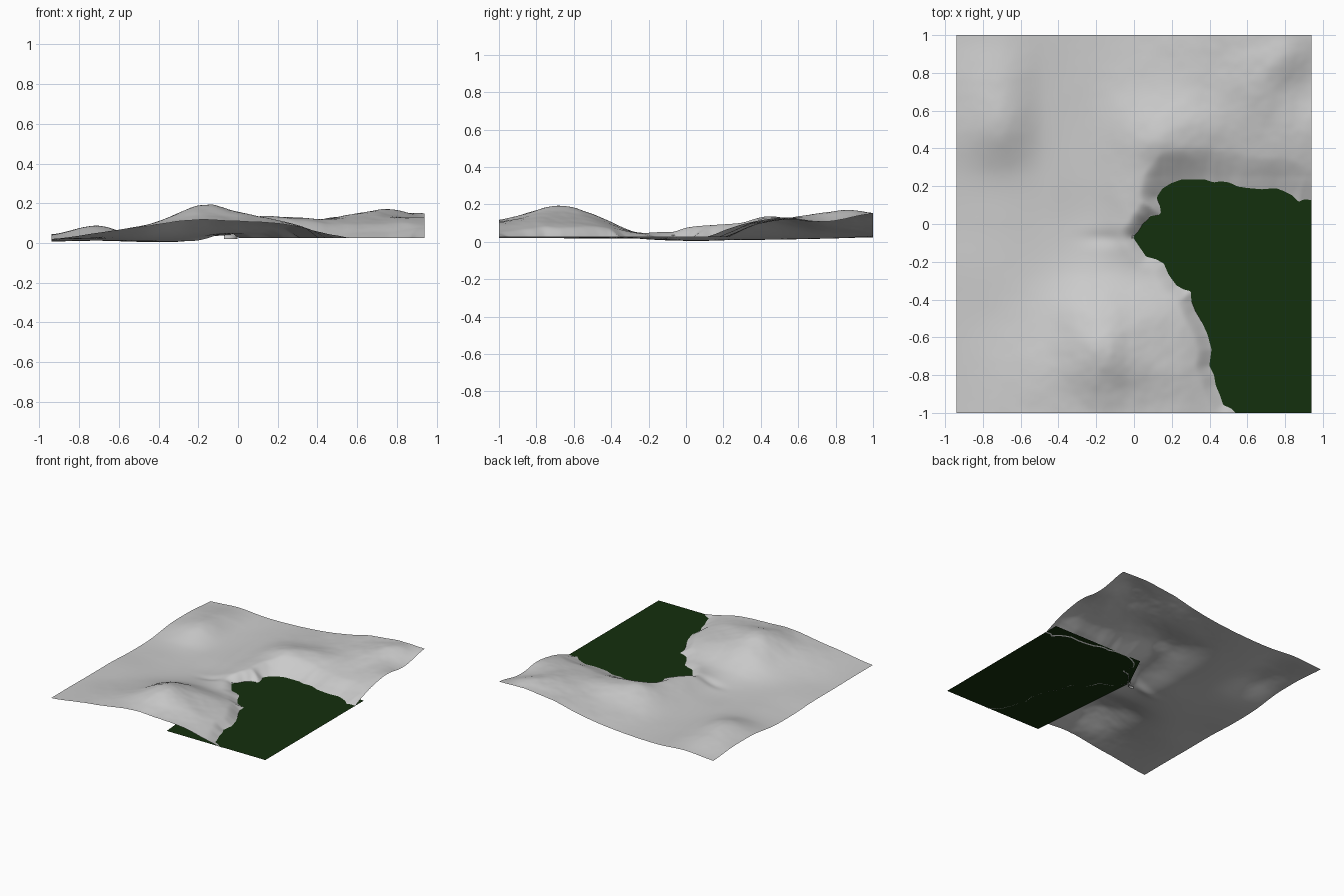
import bpy, bmesh, math, random
from mathutils import Vector, noise

if "Cube" in bpy.data.objects:
    bpy.data.objects.remove(bpy.data.objects["Cube"])

random.seed(4)
HX, HY, WATER = 0.94, 1.0, 0.03
NX, NY = 150, 160

# Coarse elevations: rows from back (y=1) to front (y=-1), columns left to right
ROWS = [
    [.025, .040, .025, .028, .045, .075, .125, .150, .148],
    [.042, .070, .020, .028, .060, .085, .122, .155, .112],
    [.040, .085, .018, .025, .098, .128, .115, .120, .130],
    [.012, .020, .010, .020, .092, .085, .072, .072, .085],
    [.008, .012, .006, .014, .080, .030, .030, .030, .030],
    [.018, .020, .018, .040, .052, .040, .030, .030, .030],
    [.018, .028, .058, .135, .130, .088, .030, .030, .030],
    [.020, .045, .090, .158, .150, .108, .040, .030, .030],
    [.020, .050, .085, .115, .105, .090, .045, .030, .030],
]

# Lake shoreline, front to right side
SHORE = [Vector(p) for p in [
    (.58, -1.03), (.55, -.99), (.48, -.95), (.44, -.85), (.405, -.75), (.395, -.58),
    (.33, -.46), (.31, -.35), (.23, -.32), (.17, -.20), (.07, -.165), (.0, -.07),
    (.05, .0), (.09, .04), (.15, .05), (.125, .14), (.20, .21), (.32, .23),
    (.42, .21), (.50, .21), (.60, .18), (.75, .18), (.83, .145), (.87, .095),
    (.90, .12), (.98, .10)]]
# small random coves between the points
coast = []
for a, b in zip(SHORE, SHORE[1:]):
    side = Vector((a.y - b.y, b.x - a.x))
    coast += [a, (a + b) / 2 + side * random.uniform(-.12, .12)]
SHORE = coast + SHORE[-1:]
LAKE = SHORE + [Vector((1.2, .1)), Vector((1.2, -1.2)), Vector((.58, -1.2))]


def cubic(p, t):
    a, b, c, d = p
    return b + .5 * t * (c - a + t * (2*a - 5*b + 4*c - d + t * (3*(b - c) + d - a)))


def sample(values, u):
    i = min(int(u), len(values) - 2)
    pick = [values[max(0, min(len(values) - 1, i + k))] for k in (-1, 0, 1, 2)]
    return cubic(pick, u - i)


def bump(x, y, cx, cy, rx, ry):
    return math.exp(-((x - cx) / rx) ** 2 - ((y - cy) / ry) ** 2)


def in_lake(p):
    inside = False
    for a, b in zip(LAKE, LAKE[1:] + LAKE[:1]):
        if (a.y > p.y) != (b.y > p.y) and p.x < a.x + (p.y - a.y) * (b.x - a.x) / (b.y - a.y):
            inside = not inside
    return inside


def nearest_shore(p):
    best, near = 9, None
    for a, b in zip(SHORE, SHORE[1:]):
        e = b - a
        q = a + e * max(0, min(1, (p - a).dot(e) / e.length_squared))
        d = (p - q).length
        if d < best:
            best, near = d, q
    return near, best


def elevation(x, y, d):
    u, v = (x + HX) / (2 * HX) * 8, (HY - y) / (2 * HY) * 8
    h = sample([sample(r, u) for r in ROWS], v)
    # main summit, corner summit, gorge below the dam, soft gullies
    h += .026 * bump(x, y, -.14, -.66, .11, .14)
    h += .015 * bump(x, y, .80, .87, .10, .10)
    h += .012 * bump(x, y, .12, .42, .10, .08)
    h -= .012 * bump(x, y, -.16, -.075, .11, .04)
    h += noise.fractal(Vector((x * 3, y * 3, .3)), 1, 2, 4) * .07 * max(0, h - .01)
    # banks fall to just under the water level, in a longer slope on the far side
    width = .08 + .10 * max(0, min(1, (y - .05) / .2)) * max(0, min(1, (x + .05) / .2))
    t = 1 - (1 - min(1, d / width)) ** 1.7
    rim = WATER - .004
    return max(0, rim + (h - rim) * t)


# Terrain sheet, open where the lake is
bm = bmesh.new()
grid, wet = [], set()
for j in range(NY + 1):
    row = []
    for i in range(NX + 1):
        p = Vector((-HX + 2 * HX * i / NX, -HY + 2 * HY * j / NY))
        q, d = nearest_shore(p)
        lake = in_lake(p)
        if lake:
            p = Vector((max(-HX, min(HX, q.x)), max(-HY, min(HY, q.y))))
            d = 0
        vert = bm.verts.new((p.x, p.y, elevation(p.x, p.y, d)))
        if lake:
            wet.add(vert)
        row.append(vert)
    grid.append(row)
for j in range(NY):
    for i in range(NX):
        quad = [grid[j][i], grid[j][i+1], grid[j+1][i+1], grid[j+1][i]]
        if not all(v in wet for v in quad):
            bm.faces.new(quad)
bmesh.ops.delete(bm, geom=[v for v in bm.verts if not v.link_faces], context='VERTS')
for f in bm.faces:
    f.smooth = True
mesh = bpy.data.meshes.new("terrain")
bm.to_mesh(mesh)
bm.free()
bpy.context.collection.objects.link(bpy.data.objects.new("terrain", mesh))

# Flat lake surface, running on under the banks
mesh = bpy.data.meshes.new("lake_water")
outline = [(.075, -1), (HX, -1), (HX, .235), (.14, .235), (-.005, -.06), (-.005, -.1)]
mesh.from_pydata([(x, y, WATER) for x, y in outline], [], [list(range(6))])
mat = bpy.data.materials.new("dark_green_water")
mat.diffuse_color = (.007, .029, .004, 1)
mat.use_nodes = True
mat.node_tree.nodes["Principled BSDF"].inputs["Base Color"].default_value = mat.diffuse_color
mesh.materials.append(mat)
bpy.context.collection.objects.link(bpy.data.objects.new("lake_water", mesh))

# Small curved dam wall at the lake outlet
curve = bpy.data.curves.new("dam_wall", 'CURVE')
curve.dimensions = '3D'
curve.extrude = .006
curve.bevel_depth = .003
path = [(-.07, -.09), (-.045, -.098), (-.02, -.09), (-.008, -.07), (-.005, -.05)]
spline = curve.splines.new('POLY')
spline.points.add(len(path) - 1)
for pt, (x, y) in zip(spline.points, path):
    pt.co = (x, y, .029, 1)
bpy.context.collection.objects.link(bpy.data.objects.new("dam_wall", curve))
